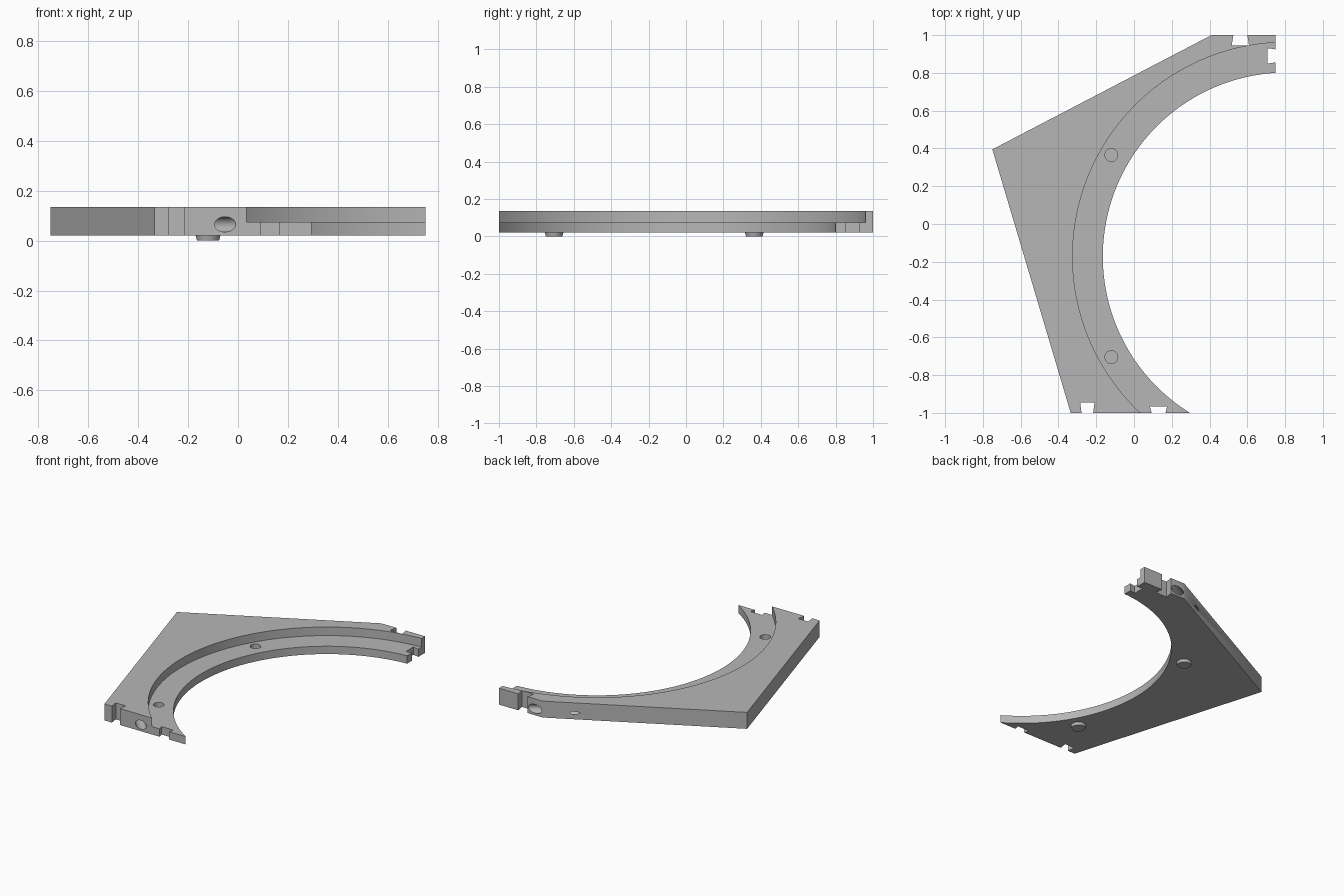
import bpy, bmesh
from math import cos, sin, radians, atan2, pi, tau
from mathutils import Vector

cube = bpy.data.objects.get("Cube")
if cube:
    bpy.data.objects.remove(cube, do_unlink=True)

grey = bpy.data.materials.new("matte_grey")
grey.use_nodes = True
colour = (0.47, 0.47, 0.47, 1)
grey.diffuse_color = colour
grey.node_tree.nodes["Principled BSDF"].inputs["Base Color"].default_value = colour

BOTTOM, STEP, TOP = 0.02, 0.075, 0.135
CENTRE = Vector((0.809, -0.172))
R_IN, R_LEDGE, R_TUBE = 0.974, 1.134, 1.1945


def on_circle(r, angle):
    return CENTRE + r * Vector((cos(angle), sin(angle)))


def arc(r, a, b, n):
    return [on_circle(r, a + (b - a) * i / n) for i in range(n + 1)]


def finish(name, bm):
    bmesh.ops.recalc_face_normals(bm, faces=bm.faces)
    mesh = bpy.data.meshes.new(name)
    bm.to_mesh(mesh)
    bm.free()
    mesh.materials.append(grey)
    ob = bpy.data.objects.new(name, mesh)
    bpy.context.collection.objects.link(ob)
    return ob


def prism(name, outline, z0, z1):
    bm = bmesh.new()
    face = bm.faces.new([bm.verts.new((x, y, z0)) for x, y in outline])
    ext = bmesh.ops.extrude_face_region(bm, geom=[face])
    verts = [v for v in ext["geom"] if isinstance(v, bmesh.types.BMVert)]
    bmesh.ops.translate(bm, vec=(0, 0, z1 - z0), verts=verts)
    return finish(name, bm)


def drum(name, x, y, z0, z1, r0, r1, n=48):
    bm = bmesh.new()
    bmesh.ops.create_cone(bm, cap_ends=True, segments=n, radius1=r0,
                          radius2=r1, depth=z1 - z0)
    bmesh.ops.translate(bm, vec=(x, y, (z0 + z1) / 2), verts=bm.verts)
    return finish(name, bm)


def dovetail(mid, inward, mouth, root, depth):
    """Through-cut that widens from the edge towards its root."""
    mid, inward = Vector(mid), Vector(inward)
    side = Vector((-inward.y, inward.x))
    out = mid - 0.02 * inward
    deep = mid + depth * inward
    pts = [out - side * mouth, mid - side * mouth, deep - side * root,
           deep + side * root, mid + side * mouth, out + side * mouth]
    return prism("dovetail_cutter", pts, 0, 0.2)


def tube(path, z, r, n=24):
    """Round bar swept along a flat path."""
    bm = bmesh.new()
    rings = []
    for i, p in enumerate(path):
        d = (path[min(i + 1, len(path) - 1)] - path[max(i - 1, 0)]).normalized()
        ring = []
        for k in range(n):
            a = tau * k / n
            ring.append(bm.verts.new((p.x - d.y * r * cos(a),
                                      p.y + d.x * r * cos(a), z + r * sin(a))))
        rings.append(ring)
    for a, b in zip(rings, rings[1:]):
        for k in range(n):
            j = (k + 1) % n
            bm.faces.new((a[k], a[j], b[j], b[k]))
    bm.faces.new(rings[0])
    bm.faces.new(rings[-1])
    return finish("channel_cutter", bm)


# Main plate: straight outer edges and a concave inner arc
ends = [Vector((0.75, 0.80)) - CENTRE, Vector((0.295, -1)) - CENTRE]
a0, a1 = [atan2(e.y, e.x) % tau for e in ends]
outline = arc(R_IN, a0, a1, 96)
outline[0], outline[-1] = Vector((0.75, 0.80)), Vector((0.295, -1))
outline += [(-0.335, -1), (-0.75, 0.395), (0.41, 1), (0.75, 1)]
plate = prism("frame_plate", outline, BOTTOM, TOP)

# Cutters: ledge, joint notches, blind ledge holes and curved channel
cutters = [drum("ledge_cutter", *CENTRE, STEP, 0.2, R_LEDGE, R_LEDGE, 256)]
cutters += [
    dovetail((0.563, 1), (0, -1), 0.037, 0.046, 0.055),
    dovetail((0.75, 0.89), (-1, 0), 0.034, 0.041, 0.043),
    dovetail((-0.247, -1), (0, 1), 0.031, 0.038, 0.055),
    dovetail((0.13, -1), (0, 1), 0.037, 0.046, 0.035),
]
FEET = [(-0.12, 0.365), (-0.12, -0.705)]
for x, y in FEET:
    cutters.append(drum("hole_cutter", x, y, 0.035, 0.1, 0.034, 0.034))
path = arc(R_TUBE, radians(228), radians(117.5), 72)
path += [Vector(p) for p in ((0.31, 0.906), (0.36, 0.922), (0.475, 1.002), (0.53, 1.045))]
cutters.append(tube(path, 0.065, 0.0305))

for c in cutters:
    c.hide_render = True
    mod = plate.modifiers.new("cut", "BOOLEAN")
    mod.operation, mod.solver, mod.object = "DIFFERENCE", "EXACT", c
bpy.context.view_layer.update()
result = bpy.data.meshes.new_from_object(
    plate.evaluated_get(bpy.context.evaluated_depsgraph_get()))
plate.modifiers.clear()
plate.data = result
for c in cutters:
    bpy.data.objects.remove(c, do_unlink=True)

# Feet under the plate
parts = [plate]
for label, (x, y) in zip(("rear_foot", "front_foot"), FEET):
    parts.append(drum(label, x, y, 0, BOTTOM + 0.002, 0.044, 0.05))

bpy.ops.object.select_all(action="DESELECT")
for ob in parts:
    ob.select_set(True)
bpy.context.view_layer.objects.active = plate
bpy.ops.object.shade_smooth_by_angle(angle=radians(30))
